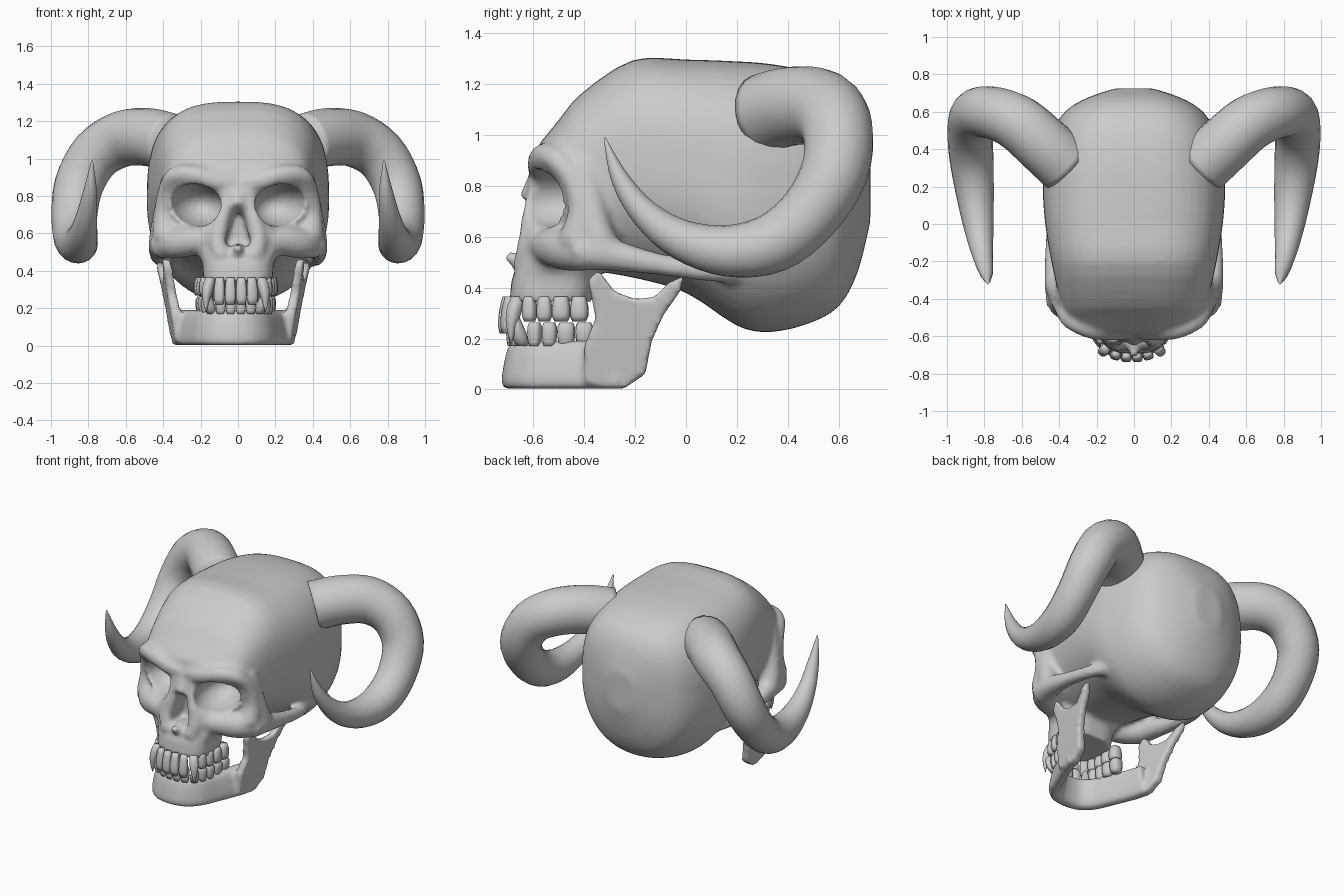
import bpy, bmesh, math
from mathutils import Vector, Matrix

if "Cube" in bpy.data.objects:
    bpy.data.objects.remove(bpy.data.objects["Cube"])


def ring(c, u, v, e=2.0, eb=None, seg=24):
    """Superellipse loop; eb is the exponent of the lower half."""
    c, u, v = Vector(c), Vector(u), Vector(v)
    out = []
    for i in range(seg):
        a = 2 * math.pi * i / seg
        ca, sa = math.cos(a), math.sin(a)
        k = 2 / (e if sa >= 0 or eb is None else eb)
        out.append(c + u * math.copysign(abs(ca) ** k, ca) + v * math.copysign(abs(sa) ** k, sa))
    return out


def loft(bm, rings):
    loops = [[bm.verts.new(p) for p in r] for r in rings]
    n = len(loops[0])
    for a, b in zip(loops, loops[1:]):
        for i in range(n):
            bm.faces.new((a[i], a[(i + 1) % n], b[(i + 1) % n], b[i]))
    bm.faces.new(loops[0])
    bm.faces.new(loops[-1])


def smooth_path(pts, steps=4):
    """Catmull-Rom through tuples of any length."""
    p = [pts[0]] + list(pts) + [pts[-1]]
    out = []
    for i in range(1, len(p) - 2):
        for s in range(steps):
            t = s / steps
            out.append([0.5 * (2 * b + (c - a) * t + (2 * a - 5 * b + 4 * c - d) * t * t
                               + (3 * b - a - 3 * c + d) * t ** 3)
                        for a, b, c, d in zip(*p[i - 1:i + 3])])
    return out + [list(pts[-1])]


def tube(bm, pts, steps=4, seg=16):
    """Sweep a circle along (x, y, z, radius) points."""
    path = smooth_path(pts, steps)
    pos = [Vector(q[:3]) for q in path]
    u = None
    rings = []
    for i, q in enumerate(path):
        t = (pos[min(i + 1, len(pos) - 1)] - pos[max(i - 1, 0)]).normalized()
        u = t.orthogonal() if u is None else u - t * u.dot(t)
        u.normalize()
        r = max(q[3], 0.003)
        rings.append(ring(pos[i], u * r, t.cross(u) * r, seg=seg))
    loft(bm, rings)


def prism(bm, outline, fa, fb):
    loft(bm, [[Vector(fa(*p)) for p in outline], [Vector(fb(*p)) for p in outline]])


def mirror(bm):
    d = bmesh.ops.duplicate(bm, geom=bm.verts[:] + bm.edges[:] + bm.faces[:])
    for g in d["geom"]:
        if isinstance(g, bmesh.types.BMVert):
            g.co.x *= -1


def finish(bm, name, shift=0.0):
    bmesh.ops.recalc_face_normals(bm, faces=bm.faces[:])
    for f in bm.faces:
        f.smooth = True
    me = bpy.data.meshes.new(name)
    bm.to_mesh(me)
    bm.free()
    ob = bpy.data.objects.new(name, me)
    ob.location.x = shift
    bpy.context.collection.objects.link(ob)
    return ob


def fuse(ob, voxel, cutter=None, iterations=3):
    """Melt overlapping pieces into one bone, carve it, soften it."""
    def remesh():
        m = ob.modifiers.new("Remesh", 'REMESH')
        m.mode, m.voxel_size, m.use_smooth_shade = 'VOXEL', voxel, True
    remesh()
    if cutter:
        b = ob.modifiers.new("Carve", 'BOOLEAN')
        b.operation, b.object, b.solver = 'DIFFERENCE', cutter, 'EXACT'
        m = ob.modifiers.new("Mirror", 'MIRROR')
        m.use_bisect_axis[0] = True
        remesh()
    s = ob.modifiers.new("Smooth", 'SMOOTH')
    s.factor, s.iterations = 0.5, iterations
    bpy.context.view_layer.update()
    ev = ob.evaluated_get(bpy.context.evaluated_depsgraph_get())
    me = bpy.data.meshes.new_from_object(ev)
    ob.modifiers.clear()
    ob.data = me
    for p in me.polygons:
        p.use_smooth = True
    if cutter:
        bpy.data.objects.remove(cutter)


# Skull: paired bones first, then mirrored
bm = bmesh.new()
# brow ridge and outer eye rim
tube(bm, [(0.02, -0.56, 0.87, .055), (0.12, -0.57, 0.88, .055), (0.24, -0.56, 0.915, .052),
          (0.34, -0.51, 0.905, .05), (0.38, -0.44, 0.82, .05), (0.395, -0.41, 0.70, .055),
          (0.385, -0.43, 0.58, .075)])
# plate behind the eye rim
tube(bm, [(0.36, -0.40, 0.90, .05), (0.39, -0.375, 0.75, .055), (0.405, -0.35, 0.62, .065),
          (0.41, -0.32, 0.54, .07)])
# cheekbone and lower eye rim
tube(bm, [(0.385, -0.40, 0.545, .08), (0.33, -0.46, 0.55, .085), (0.25, -0.51, 0.56, .08),
          (0.15, -0.56, 0.58, .065), (0.08, -0.58, 0.72, .045), (0.045, -0.57, 0.84, .05)])
# cheek arch
tube(bm, [(0.39, -0.42, 0.545, .08), (0.415, -0.30, 0.53, .065), (0.43, -0.12, 0.495, .045),
          (0.415, 0.08, 0.465, .04), (0.34, 0.25, 0.46, .05)])
# side of the nose opening
tube(bm, [(0.05, -0.58, 0.80, .04), (0.085, -0.60, 0.68, .045), (0.11, -0.615, 0.56, .05),
          (0.08, -0.635, 0.47, .05)])
mirror(bm)
# braincase: y, half width, bottom, top
sections = [(-.585, .27, .74, .955), (-.50, .36, .56, 1.06), (-.41, .395, .48, 1.165),
            (-.21, .44, .44, 1.295), (0, .475, .38, 1.297), (.20, .488, .25, 1.29),
            (.33, .475, .225, 1.28), (.48, .44, .258, 1.25), (.60, .37, .325, 1.19),
            (.675, .25, .46, 1.09), (.725, .10, .66, .92)]
loft(bm, [ring((0, y, (a + b) / 2), (w, 0, 0), (0, 0, (b - a) / 2), 2.9, 2.2, 48)
          for y, w, a, b in smooth_path(sections, 3)])
# upper jaw: z, half width, front, back
loft(bm, [ring((0, (f + b) / 2, z), (w, 0, 0), (0, (b - f) / 2, 0), 3, None, 32)
          for z, w, f, b in [(.345, .185, -.695, -.37), (.44, .19, -.685, -.35),
                             (.55, .24, -.63, -.30), (.66, .26, -.56, -.28)]])
# nasal bone and spine
tube(bm, [(0, -.56, .86, .05), (0, -.59, .80, .045), (0, -.625, .74, .04)])
tube(bm, [(0, -.62, .50, .04), (0, -.67, .51, .032), (0, -.71, .53, .016)])
skull = finish(bm, "skull")

# Carving shapes for eye sockets and nose opening
bm = bmesh.new()
bmesh.ops.create_uvsphere(bm, u_segments=32, v_segments=20, radius=1,
                          matrix=Matrix.Translation((.225, -.55, .752))
                          @ Matrix.Rotation(math.radians(12), 4, 'Z')
                          @ Matrix.Rotation(math.radians(-8), 4, 'Y')
                          @ Matrix.Diagonal((.145, .23, .113, 1)))
mirror(bm)
half = [(.03, .695), (.055, .63), (.08, .56), (.065, .525), (.025, .535)]
nose = [(0, .715)] + half + [(0, .55)] + [(-x, z) for x, z in reversed(half)]
prism(bm, nose, lambda x, z: (x, -.85, z), lambda x, z: (x * .8, -.52, z))
cutter = finish(bm, "socket_cutter")
cutter.hide_render = True
fuse(skull, 0.015, cutter)

# Lower jaw: rising branches plus the curved body, set slightly off-centre
bm = bmesh.new()
branch = [(-.40, .17), (-.355, .28), (-.385, .43), (-.345, .47), (-.28, .385), (-.20, .355),
          (-.12, .365), (-.07, .42), (-.01, .445), (-.02, .39), (-.09, .29), (-.135, .19),
          (-.16, .06), (-.25, 0), (-.40, .025)]
splay = lambda y: .11 * (y + .25)
prism(bm, branch, lambda y, z: (.262 + .19 * z + splay(y), y, z),
      lambda y, z: (.322 + .15 * z + splay(y), y, z))
mirror(bm)
side = [(.285, -.26), (.245, -.38), (.195, -.50), (.150, -.60), (.085, -.66)]
arc = smooth_path(side + [(0, -.675)] + [(-x, y) for x, y in reversed(side)], 3)
rings = []
for i, (x, y) in enumerate(arc):
    a, b = arc[max(i - 1, 0)], arc[min(i + 1, len(arc) - 1)]
    t = Vector((b[0] - a[0], b[1] - a[1], 0)).normalized()
    n = Vector((-t.y, t.x, 0))
    if n.dot(Vector((x, y + .35, 0))) < 0:
        n = -n
    rings.append(ring((x, y, .097), n * .042, Vector((0, 0, .095)) - n * .018, 3.2))
loft(bm, rings)
fuse(finish(bm, "lower_jaw", -.025), 0.013)


# Teeth
def tooth(bm, x, y, w, d, yaw, root, tip, profile, lean=0.0):
    a = math.radians(yaw)
    u, v = Vector((math.cos(a), math.sin(a), 0)), Vector((math.sin(a), -math.cos(a), 0))
    rings = []
    for i, k in enumerate(profile):
        t = i / (len(profile) - 1)
        c = Vector((x, y, root + (tip - root) * t)) + v * lean * math.sin(t * math.pi * .6)
        rings.append(ring(c, u * w * k, v * d * k, 3, None, 12))
    loft(bm, rings)


CROWN = [.75, .9, 1, 1.02, 1, .75]
FANG = [.8, 1, 1, .85, .6, .35, .08]
# x, y, half width, half depth, yaw
row = [(.029, -.706, .028, .021, 3), (.085, -.695, .028, .021, 18), (.136, -.662, .028, .028, 42),
       (.165, -.615, .027, .028, 66), (.178, -.557, .030, .032, 80), (.184, -.491, .036, .038, 85),
       (.188, -.420, .036, .038, 88)]
for name, root, gap, low in (("upper_teeth", .365, .268, False), ("lower_teeth", .170, .264, True)):
    bm = bmesh.new()
    for i, (x, y, w, d, yaw) in enumerate(row):
        if low:
            x, y, w = x * .94, y + .020, w * .97
        if i == 2:
            tooth(bm, x, y, w, d, yaw, root, .32 if low else .18, FANG, .035)
        elif i < 2:
            tooth(bm, x, y, w, d, yaw, root, .275 if low else .22, CROWN, 0 if low else .012)
        else:
            tooth(bm, x, y, w, d, yaw, root, gap, CROWN)
    mirror(bm)
    finish(bm, name, -.012)

# Curling horns
bm = bmesh.new()
tube(bm, [(.36, .31, 1.085, .158), (.48, .42, 1.115, .155), (.62, .54, 1.105, .15),
          (.76, .595, 1.02, .14), (.85, .585, .86, .132), (.875, .485, .69, .122),
          (.868, .34, .575, .117), (.85, .16, .545, .101), (.83, -.02, .59, .079),
          (.81, -.16, .69, .057), (.79, -.26, .83, .036), (.78, -.32, .99, .004)], 4, 20)
mirror(bm)
finish(bm, "horns")
